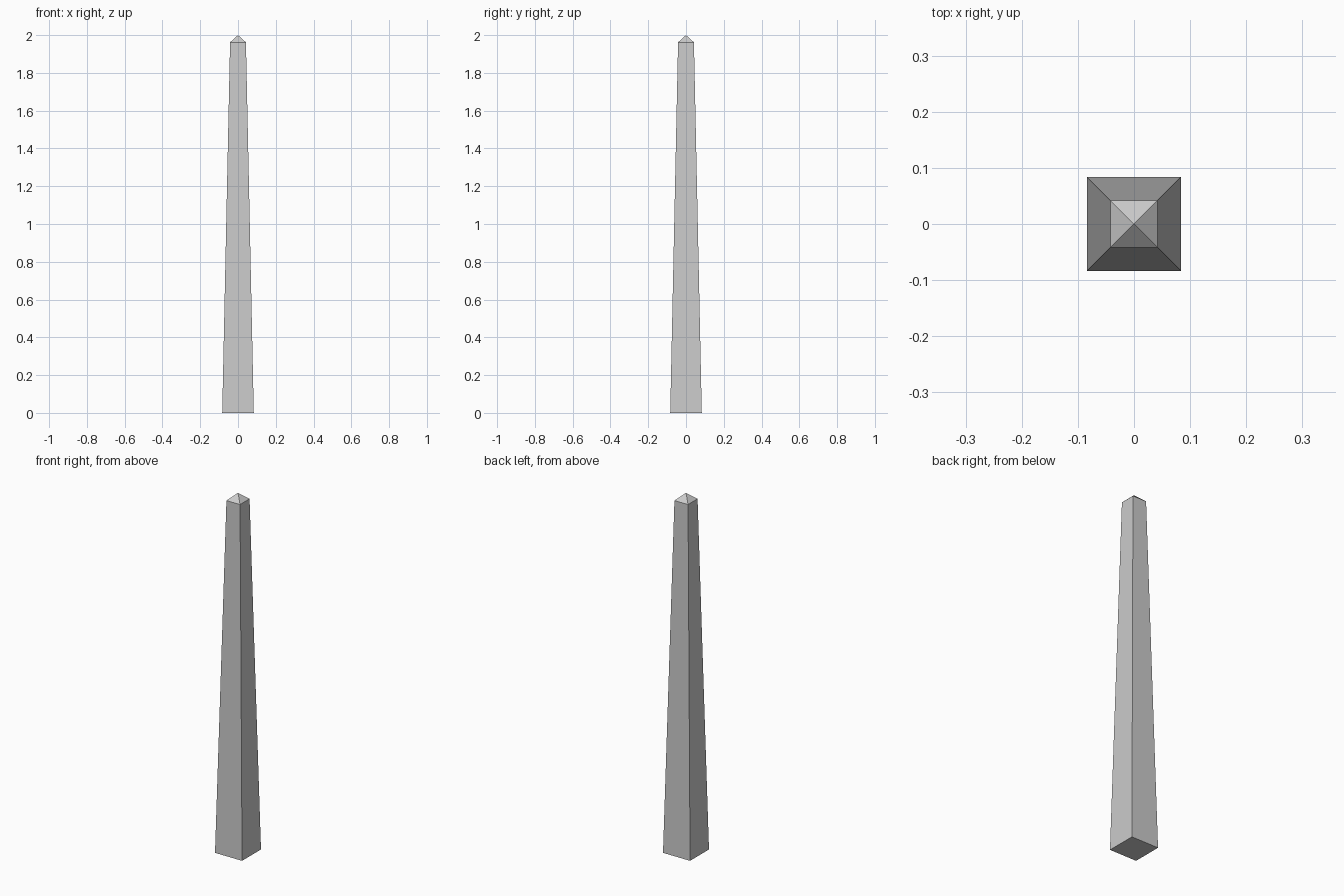
import bpy
import bmesh

if "Cube" in bpy.data.objects:
    bpy.data.objects.remove(bpy.data.objects["Cube"])

BASE_HALF = 0.0835     # half width at the ground
TOP_HALF = 0.042       # half width at the shoulder
SHOULDER_Z = 1.962
HEIGHT = 2.0

bm = bmesh.new()


def square_ring(half, z):
    corners = ((-1, -1), (1, -1), (1, 1), (-1, 1))
    return [bm.verts.new((x * half, y * half, z)) for x, y in corners]


# Tapered shaft with a closed underside
base = square_ring(BASE_HALF, 0)
shoulder = square_ring(TOP_HALF, SHOULDER_Z)
bm.faces.new(base[::-1])

# Shaft sides and the pyramid cap above them
tip = bm.verts.new((0, 0, HEIGHT))
for i in range(4):
    j = (i + 1) % 4
    bm.faces.new((base[i], base[j], shoulder[j], shoulder[i]))
    bm.faces.new((shoulder[i], shoulder[j], tip))

mesh = bpy.data.meshes.new("obelisk")
bm.to_mesh(mesh)
bm.free()
obelisk = bpy.data.objects.new("obelisk", mesh)
bpy.context.collection.objects.link(obelisk)
